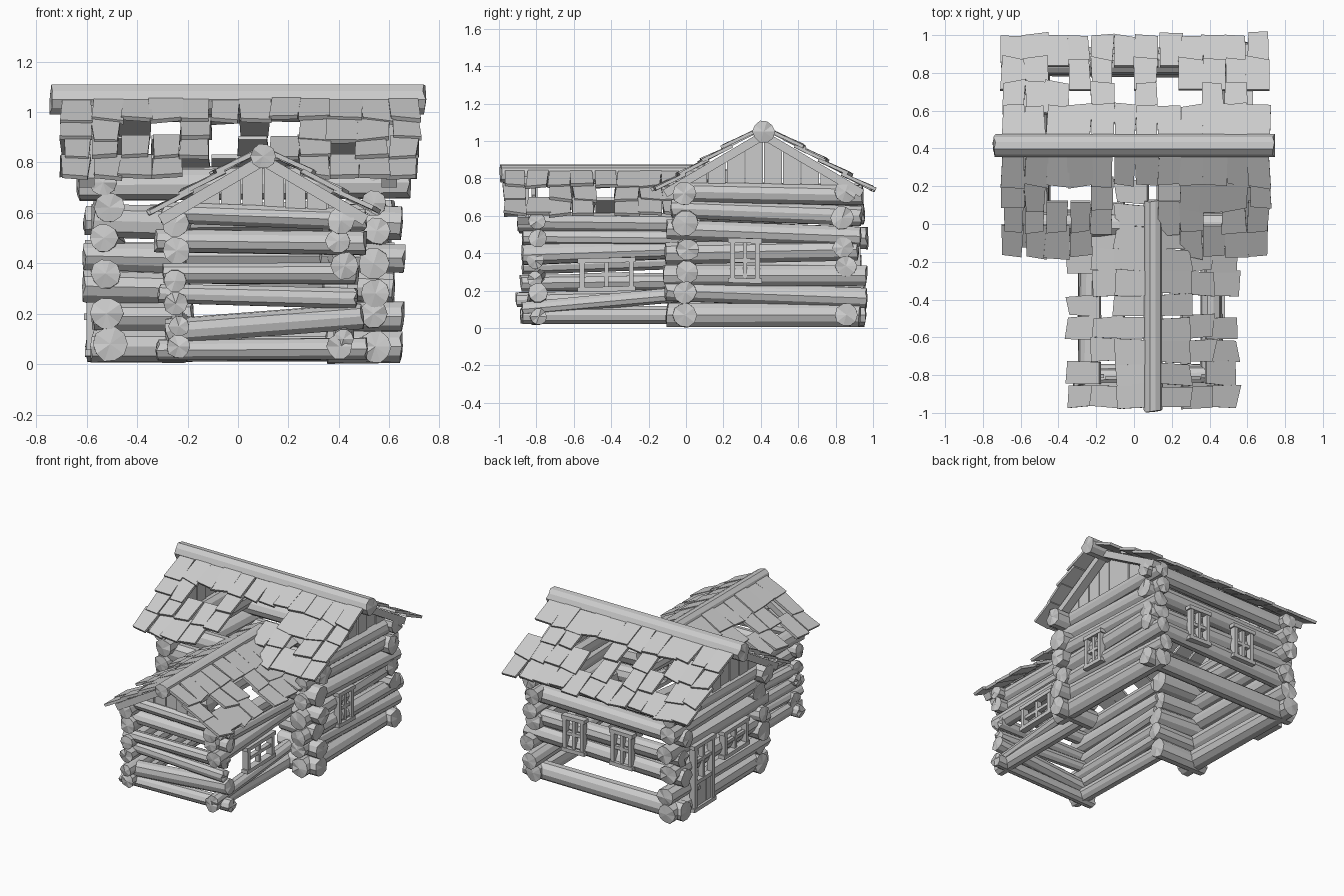
import bpy, bmesh, math, random
from mathutils import Vector as V

if "Cube" in bpy.data.objects:
    bpy.data.objects.remove(bpy.data.objects["Cube"])

random.seed(7)
J = lambda a: random.uniform(-a, a)
TAN = 0.6                                  # roof pitch
COS, SIN = math.cos(math.atan(TAN)), math.sin(math.atan(TAN))


def finish(bm, name):
    bmesh.ops.recalc_face_normals(bm, faces=bm.faces)
    me = bpy.data.meshes.new(name)
    bm.to_mesh(me)
    bm.free()
    ob = bpy.data.objects.new(name, me)
    bpy.context.collection.objects.link(ob)


def log(bm, a, b, r0, r1=None, n=10):
    """Rough flat-sided log from a to b."""
    a, b = V(a), V(b)
    r1 = r1 or r0
    d = (b - a).normalized()
    side = d.cross(V((0, 0, 1))).normalized()
    up = side.cross(d)
    wob = [1 + J(0.06) for _ in range(n)]
    rings = []
    for t, r in ((0, r0), (0.5, (r0 + r1) / 2), (1, r1)):
        ring = []
        for i in range(n):
            w = 2 * math.pi * i / n
            p = a.lerp(b, t) + (side * math.cos(w) + up * math.sin(w)) * r * wob[i]
            ring.append(bm.verts.new(p + d * (J(0.008) if t in (0, 1) else 0)))
        rings.append(ring)
    for p, q in zip(rings, rings[1:]):
        for i in range(n):
            bm.faces.new((p[i], p[i - 1], q[i - 1], q[i]))
    for ring, s in ((rings[0], -1), (rings[2], 1)):
        c = bm.verts.new(sum((v.co for v in ring), V()) / n + d * s * 0.008)
        for i in range(n):
            bm.faces.new((ring[i], ring[i - 1], c))


def hexa(bm, quad, off):
    """Quad extruded along an offset."""
    lo = [bm.verts.new(p) for p in quad]
    hi = [bm.verts.new(V(p) + V(off)) for p in quad]
    bm.faces.new(lo)
    bm.faces.new(hi)
    for i in range(4):
        bm.faces.new((lo[i - 1], lo[i], hi[i], hi[i - 1]))


def wall(name, axis, pos, a, b, levels):
    """Stack of logs; levels = (z start, z end, radius)."""
    bm = bmesh.new()
    for z0, z1, r in levels:
        s, e, p0, p1 = a + J(0.03), b + J(0.03), pos + J(0.015), pos + J(0.015)
        if axis == 'x':
            log(bm, (s, p0, z0), (e, p1, z1), r * (1 + J(0.1)), r)
        else:
            log(bm, (p0, s, z0), (p1, e, z1), r * (1 + J(0.1)), r)
    finish(bm, name)


# Main cabin walls
R = 0.062
wall("main_right_wall", 'y', 0.54, -0.09, 0.95,
     [(.07, .07, .065), (.2, .16, .055), (.28, .28, .055), (.4, .42, .06), (.53, .49, .055), (.64, .6, .055), (.73, .71, .055)])
wall("main_left_wall", 'y', -0.52, -0.09, 0.95,
     [(.08, .07, .065), (.2, .18, R), (.36, .33, .065), (.5, .48, R), (.62, .61, .06), (.72, .72, .055)])
wall("main_back_wall", 'x', 0.85, -0.6, 0.62,
     [(.07, .07, R), (.3, .33, .058), (.43, .43, .055), (.57, .59, R), (.72, .73, .06)])
front = [(.07, .07, .065), (.19, .19, .06), (.31, .3, .062), (.43, .42, .06), (.57, .56, .07)]
wall("main_front_wall_left", 'x', 0.0, -0.6, -0.19, front)
wall("main_front_wall_right", 'x', 0.0, 0.36, 0.63, front)
wall("main_front_plate", 'x', 0.0, -0.65, 0.66, [(.71, .72, .065)])

# Front wing walls
wall("wing_front_wall", 'x', -0.8, -0.31, 0.49,
     [(.055, .06, .045), (.13, .19, .052), (.28, .26, .042), (.36, .36, .045), (.49, .48, .048), (.6, .57, .045)])
wall("wing_left_wall", 'y', -0.24, -0.88, -0.03,
     [(.07, .07, .048), (.15, .17, .04), (.24, .25, .05), (.33, .36, .045), (.45, .45, .05), (.56, .56, .05)])
wall("wing_right_wall", 'y', 0.41, -0.88, -0.03,
     [(.07, .07, .05), (.1, .18, .042), (.39, .42, .05), (.49, .48, .045), (.57, .56, .055)])

# Ridge logs
for name, a, b, r in (("main_ridge", (-.74, .415, 1.05), (.74, .415, 1.05), .06),
                      ("wing_ridge", (.1, -.99, .825), (.1, .12, .825), .05)):
    bm = bmesh.new()
    log(bm, a, b, r)
    finish(bm, name)


# Shingle roofs: local (u along ridge, s down slope, h above slope)
def main_pt(sg):
    return lambda u, s, h: V((u, .415 + sg * (s * COS + h * SIN), 1.085 - s * SIN + h * COS))


def wing_pt(sg):
    return lambda u, s, h: V((.1 + sg * (s * COS + h * SIN), u, .865 - s * SIN + h * COS))


def shingles(name, pt, u0, s0, w, step, rows):
    bm = bmesh.new()
    for r, row in enumerate(rows):
        for c, on in enumerate(row):
            if on == '#':
                a, b = u0 + c * w + J(.008), u0 + (c + 1) * w + J(.008)
                s, e = s0 + r * step - .015, s0 + (r + 1) * step + .025
                h, k = .002 + J(.004), .018 + J(.006)
                q = [pt(a + J(.008), s, h), pt(b + J(.008), s, h),
                     pt(b + J(.012), e + J(.018), k), pt(a + J(.012), e + J(.018), k)]
                hexa(bm, q, pt(0, 0, -.018) - pt(0, 0, 0))
    finish(bm, name)


shingles("main_roof_front", main_pt(-1), -.7, .07, .118, .146,
         ["############",
          "##..#...####",
          "#####..##.##",
          "####....####"])
shingles("main_roof_back", main_pt(1), -.7, .07, .118, .146,
         ["############",
          "###.#.#..##.",
          "##.##.#.####",
          "############"])
shingles("wing_roof_left", wing_pt(-1), -.97, .05, .12, .147,
         ["##########", "#.##.####.", "##.##.##.."])
shingles("wing_roof_right", wing_pt(1), -.97, .05, .12, .147,
         ["##########", "#.##.####.", "####.###.."])

# Rafters under the roof ends
for name, pts, us, end in (("main_rafters", main_pt, (-.63, .57), .64),
                           ("wing_rafters", wing_pt, (-.9, ), .5)):
    bm = bmesh.new()
    for u in us:
        for sg in (-1, 1):
            p = pts(sg)
            q = [p(u, .02, -.025), p(u + .06, .02, -.025), p(u + .06, end, -.02), p(u, end, -.02)]
            hexa(bm, q, p(0, 0, -.045) - p(0, 0, 0))
    finish(bm, name)


# Gable planks
def gable(name, mid, half, base, top, place, off, n):
    bm = bmesh.new()
    w = 2 * half / n
    for i in range(n):
        a, b = mid - half + i * w + .003, mid - half + (i + 1) * w - .003
        za, zb = (max(base + .01, top - TAN * abs(t - mid)) for t in (a, b))
        d = J(.006)
        hexa(bm, [place(a, base, d), place(b, base, d), place(b, zb, d), place(a, za, d)], off)
    finish(bm, name)


gable("main_gable_right", .415, .4, .72, 1.03, lambda t, z, d: V((.54 + d, t, z)), (.02, 0, 0), 8)
gable("main_gable_left", .415, .4, .72, 1.03, lambda t, z, d: V((-.56 + d, t, z)), (.02, 0, 0), 8)
gable("wing_gable_front", .1, .34, .59, .81, lambda t, z, d: V((t, -.82 + d, z)), (0, .02, 0), 8)


# Windows and door
def joinery(name, c, axis, out, w, h, door=False):
    """Framed panes; axis is the wall direction, out the outward direction."""
    bm = bmesh.new()
    c, t, o, z = V(c), V(axis), V(out), V((0, 0, 1))
    tilt = J(.03)

    def bar(a, b, lo, hi, depth):
        P = lambda x, y: c + t * x + z * (y + tilt * x) - o * .02
        hexa(bm, [P(a, lo), P(b, lo), P(b, hi), P(a, hi)], o * (depth + .02))
    f, W, H = .026, w / 2, h / 2
    bar(-W, -W + f, -H, H, .022)
    bar(W - f, W, -H, H, .022)
    bar(-W - .01, W + .01, H - f, H, .026)
    bar(-W - .01, W + .01, -H, -H + f, .026)
    low = -H
    if door:
        low = -H * .1
        for i in range(3):
            s = (w - 2 * f) / 3
            bar(-W + f + i * s, -W + f + (i + 1) * s - .003, -H + f, low, .01)
        bar(-W + f, W - f, low - f, low, .018)
        bar(W - f - .02, W - f, low - .06, low - .035, .03)
    m = (low + H) / 2
    bar(-.011, .011, low, H - f, .014)
    bar(-W + f, W - f, m - .011, m + .011, .012)
    finish(bm, name)


joinery("window_main_right", (.595, .315, .36), (0, 1, 0), (1, 0, 0), .16, .24)
joinery("window_wing_right", (.455, -.425, .285), (0, 1, 0), (1, 0, 0), .29, .18)
joinery("window_back_a", (.22, .91, .41), (1, 0, 0), (0, 1, 0), .16, .25)
joinery("window_back_b", (-.15, .91, .41), (1, 0, 0), (0, 1, 0), .16, .25)
joinery("window_main_left", (-.58, .3, .37), (0, 1, 0), (-1, 0, 0), .26, .19)
joinery("door_left", (-.58, .65, .26), (0, 1, 0), (-1, 0, 0), .22, .46, True)
